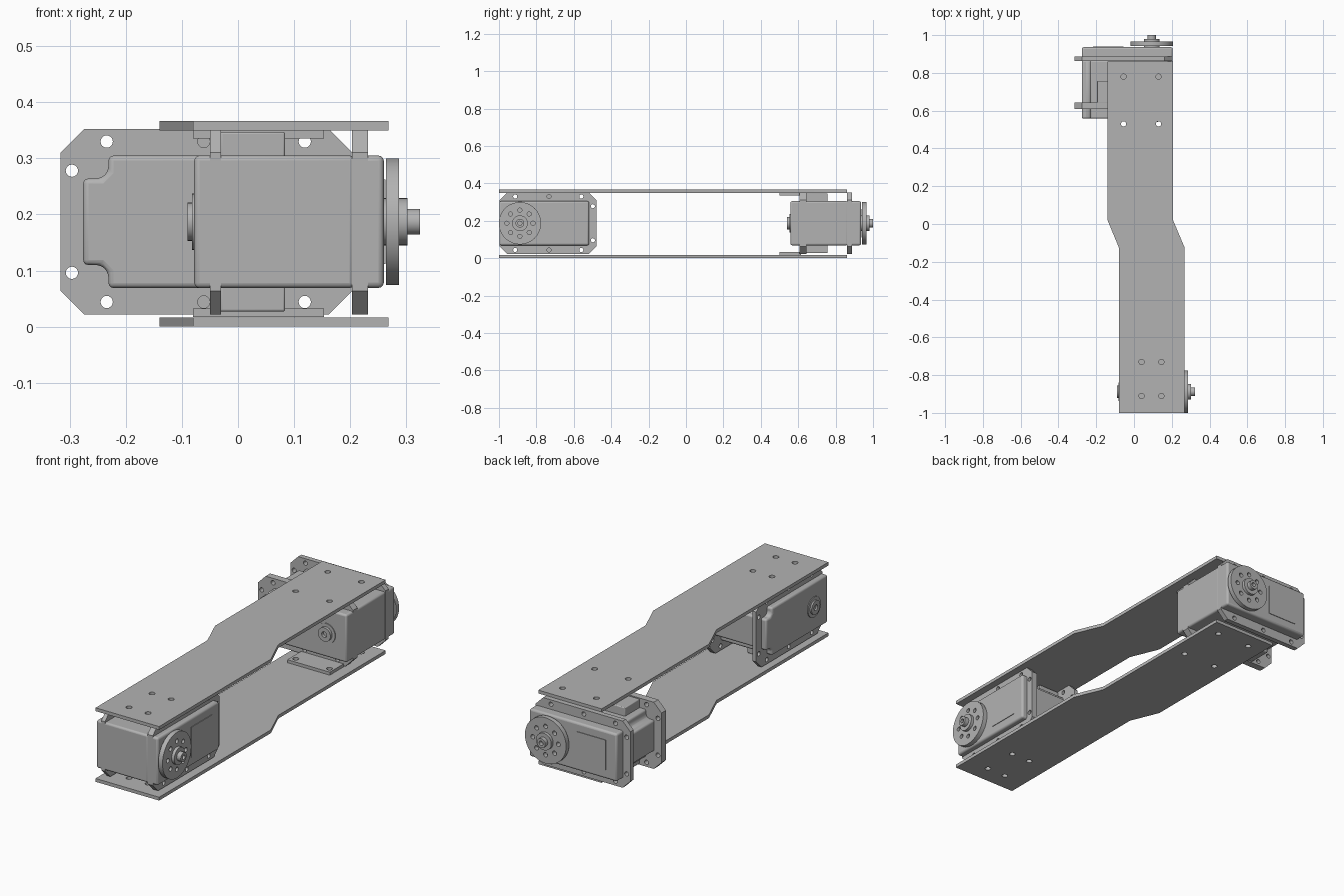
import bpy, bmesh
from math import cos, sin, pi
from mathutils import Matrix

cube = bpy.data.objects.get("Cube")
if cube:
    bpy.data.objects.remove(cube)

grey = bpy.data.materials.new("light_grey")
grey.use_nodes = True
grey.diffuse_color = (0.45, 0.45, 0.45, 1)
grey.node_tree.nodes["Principled BSDF"].inputs["Base Color"].default_value = grey.diffuse_color


def circle(u, v, r, n=32):
    return [(u + r * cos(2 * pi * i / n), v + r * sin(2 * pi * i / n)) for i in range(n)]


def rect(u0, u1, v0, v1):
    return [(u0, v0), (u1, v0), (u1, v1), (u0, v1)]


def chamfered(u0, u1, v, c):
    return [(u0 + c, -v), (u1 - c, -v), (u1, c - v), (u1, v - c),
            (u1 - c, v), (u0 + c, v), (u0, v - c), (u0, c - v)]


def slab(name, outline, lo, hi, frame=Matrix(), holes=(), bevel=0):
    """Outline with holes, extruded from lo to hi along the frame's third axis."""
    curve = bpy.data.curves.new(name, "CURVE")
    curve.dimensions, curve.fill_mode = "2D", "BOTH"
    curve.extrude = (hi - lo) / 2
    for loop in [outline, *holes]:
        s = curve.splines.new("POLY")
        s.points.add(len(loop) - 1)
        for p, (u, v) in zip(s.points, loop):
            p.co = (u, v, 0, 1)
        s.use_cyclic_u = True
    temp = bpy.data.objects.new(name + "_curve", curve)
    bpy.context.collection.objects.link(temp)
    bpy.context.view_layer.update()
    mesh = bpy.data.meshes.new_from_object(temp.evaluated_get(bpy.context.evaluated_depsgraph_get()))
    bpy.data.objects.remove(temp)

    bm = bmesh.new()
    bm.from_mesh(mesh)
    bmesh.ops.remove_doubles(bm, verts=bm.verts, dist=0.0001)
    if not holes:
        bmesh.ops.dissolve_limit(bm, angle_limit=0.01, verts=bm.verts, edges=bm.edges)
    bmesh.ops.transform(bm, matrix=frame @ Matrix.Translation((0, 0, (lo + hi) / 2)), verts=bm.verts)
    bmesh.ops.recalc_face_normals(bm, faces=bm.faces)
    bm.to_mesh(mesh)
    bm.free()
    mesh.materials.clear()
    mesh.materials.append(grey)
    ob = bpy.data.objects.new(name, mesh)
    bpy.context.collection.objects.link(ob)
    if bevel:
        mod = ob.modifiers.new("soft_edges", "BEVEL")
        mod.width, mod.segments, mod.limit_method = bevel, 3, "ANGLE"
    bpy.ops.object.select_all(action="DESELECT")
    ob.select_set(True)
    bpy.context.view_layer.objects.active = ob
    bpy.ops.object.shade_smooth_by_angle(angle=0.6)
    return ob


# Case outline with stepped corners at the far end
notched = [(-.11, -.118), (.325, -.118), (.325, -.09), (.338, -.077), (.37, -.077),
           (.37, .077), (.338, .077), (.325, .09), (.325, .118), (-.11, .118)]
ear_holes = [circle(u, s * v, .011, 16) for s in (-1, 1)
             for u, v in ((-.025, .143), (.155, .143), (.328, .143), (.39, .091))]
horn_holes = [circle(.07 * cos(k * pi / 4), .07 * sin(k * pi / 4), .011, 16) for k in range(8)]


def servo(name, frame, boss, base, ear_a, ear_b, lid, horn, hub, tip):
    def part(label, *args, **kw):
        slab(f"{name}_{label}", *args, frame=frame, **kw)
    part("case", notched, base, ear_b[0] + .005, bevel=.012)
    part("lid", rect(-.11, .37, -.118, .118), ear_b[0], lid, bevel=.01)
    part("label_plate", rect(.15, .31, -.075, .075), lid - .001, lid + .003)
    for i, (lo, hi) in enumerate((ear_a, ear_b)):
        part(f"mounting_ear_{i + 1}", chamfered(-.11, .41, .165, .042), lo, hi, holes=ear_holes)
    # Raised pads on both sides of the case
    for side, v0, v1 in (("upper", .11, .16), ("lower", -.16, -.11)):
        part(f"{side}_pad", rect(.02, .29, v0, v1), ear_a[1] - .002, ear_a[1] + .114, bevel=.004)
    # Rear pivot and output horn
    part("rear_boss", circle(0, 0, .034), boss, base + .01, holes=[circle(0, 0, .014, 16)])
    part("rear_collar", circle(0, 0, .05), base - .004, base + .01)
    part("horn", circle(0, 0, .113, 48), horn[0], horn[1], holes=horn_holes)
    part("horn_hub", circle(0, 0, .042), lid - .01, hub)
    part("horn_shaft", circle(0, 0, .023), hub - .01, tip, holes=[circle(0, 0, .011, 16)])


# Frames: first axis runs along the case, third along the output shaft
front_frame = Matrix(((0, 0, 1, 0), (1, 0, 0, -.888), (0, 1, 0, .187), (0, 0, 0, 1)))
rear_frame = Matrix(((-1, 0, 0, .094), (0, 0, 1, 0), (0, 1, 0, .187), (0, 0, 0, 1)))
servo("front_servo", front_frame, -.09, -.078, (-.05, -.03), (.203, .232), .26, (.264, .287), .302, .324)
servo("rear_servo", rear_frame, .54, .558, (.608, .643), (.862, .887), .936, (.942, .965), .98, 1.0)

# Two cranked side plates with screw holes
crank = [(-.14, .86), (-.14, .02), (-.08, -.125), (-.08, -1),
         (.268, -1), (.268, -.125), (.207, .02), (.207, .86)]
plate_holes = [circle(x, y, .014, 16) for xs, ys in (((-.055, .13), (.53, .78)), ((.04, .145), (-.73, -.91)))
               for x in xs for y in ys]
tab_holes = [circle(x, .53, .014, 16) for x in (-.055, .13)]
for side, plate_z, tab_z in (("upper", .35, .335), ("lower", 0, .017)):
    slab(f"{side}_link_plate", crank, plate_z, plate_z + .0165, holes=plate_holes)
    # Flat tab that screws the rear servo to the plate
    slab(f"{side}_mounting_tab", rect(-.08, .153, .5, .615), tab_z, tab_z + .015, holes=tab_holes)
